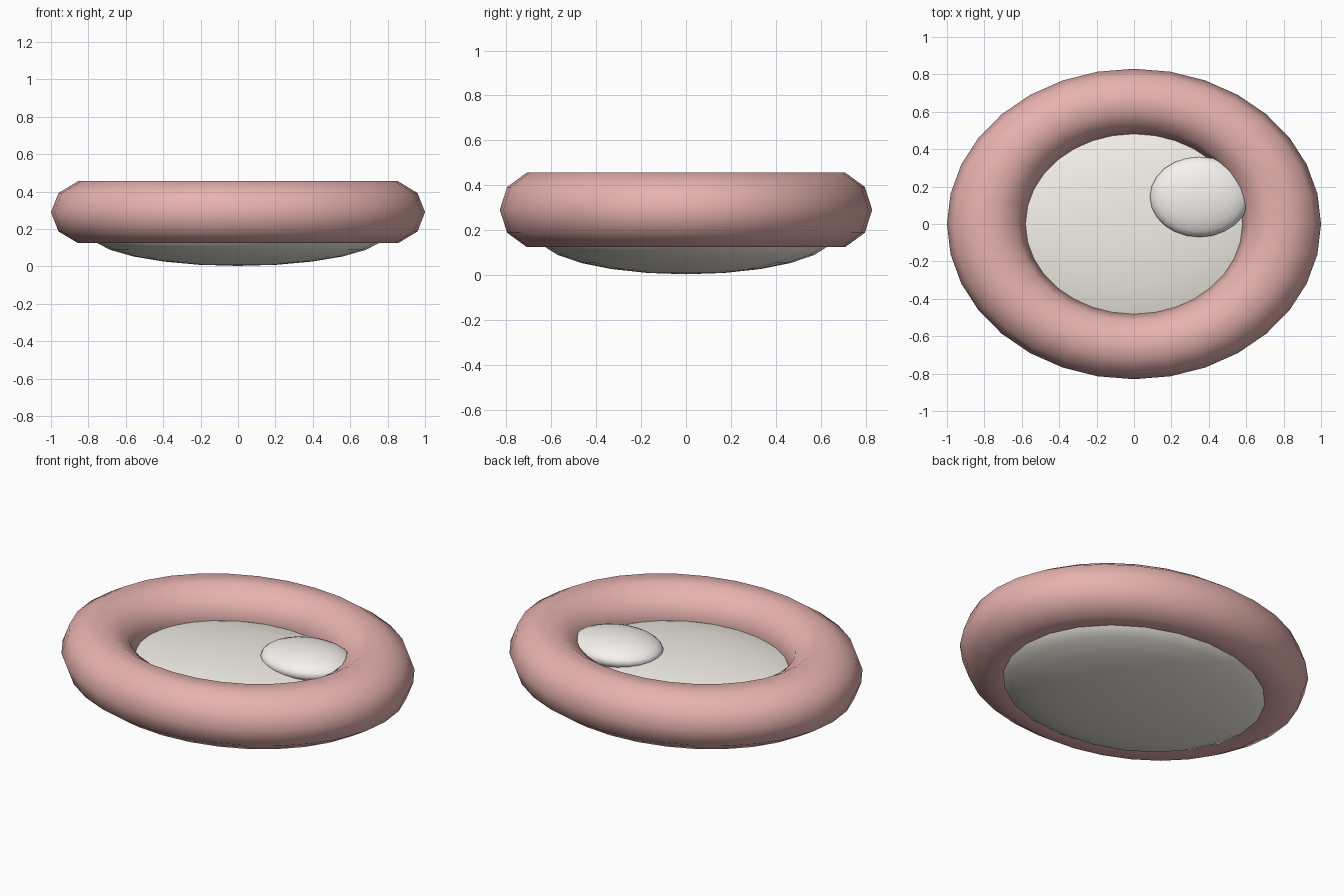
import bpy, bmesh
from math import cos, sin, tau
from mathutils import Matrix

if "Cube" in bpy.data.objects:
    bpy.data.objects.remove(bpy.data.objects["Cube"])


def finish(name, bm, color):
    bmesh.ops.recalc_face_normals(bm, faces=bm.faces)
    mesh = bpy.data.meshes.new(name)
    bm.to_mesh(mesh)
    bm.free()
    for p in mesh.polygons:
        p.use_smooth = True
    mat = bpy.data.materials.new(name + "_fabric")
    mat.diffuse_color = (*color, 1)
    mat.use_nodes = True
    mat.node_tree.nodes["Principled BSDF"].inputs["Base Color"].default_value = mat.diffuse_color
    mesh.materials.append(mat)
    obj = bpy.data.objects.new(name, mesh)
    bpy.context.collection.objects.link(obj)
    return obj


def ellipsoid(name, center, radii, color, segments=24, rings=12):
    bm = bmesh.new()
    matrix = Matrix.Translation(center) @ Matrix.Diagonal((*radii, 1))
    bmesh.ops.create_uvsphere(bm, u_segments=segments, v_segments=rings, radius=1, matrix=matrix)
    return finish(name, bm, color)


def oval_ring(name, z, major, minor, y_scale, z_scale, color, n=32, m=10):
    bm = bmesh.new()
    loops = []
    for i in range(n):
        a = tau * i / n
        loop = []
        for j in range(m):
            b = tau * j / m
            r = major + minor * cos(b)
            loop.append(bm.verts.new((r * cos(a), r * sin(a) * y_scale, z + minor * z_scale * sin(b))))
        loops.append(loop)
    for i in range(n):
        p, q = loops[i], loops[(i + 1) % n]
        for j in range(m):
            k = (j + 1) % m
            bm.faces.new((p[j], q[j], q[k], p[k]))
    return finish(name, bm, color)


# Padded oval rim
oval_ring("bolster_rim", 0.29, 0.79, 0.21, 0.83, 0.83, (0.80, 0.45, 0.43))
# Domed cushion filling the rim
ellipsoid("base_cushion", (0, 0, 0.175), (0.79, 0.66, 0.172), (0.90, 0.88, 0.80))
# Small pillow resting against the right side
ellipsoid("pillow", (0.35, 0.145, 0.342), (0.265, 0.215, 0.078), (0.93, 0.90, 0.87))
